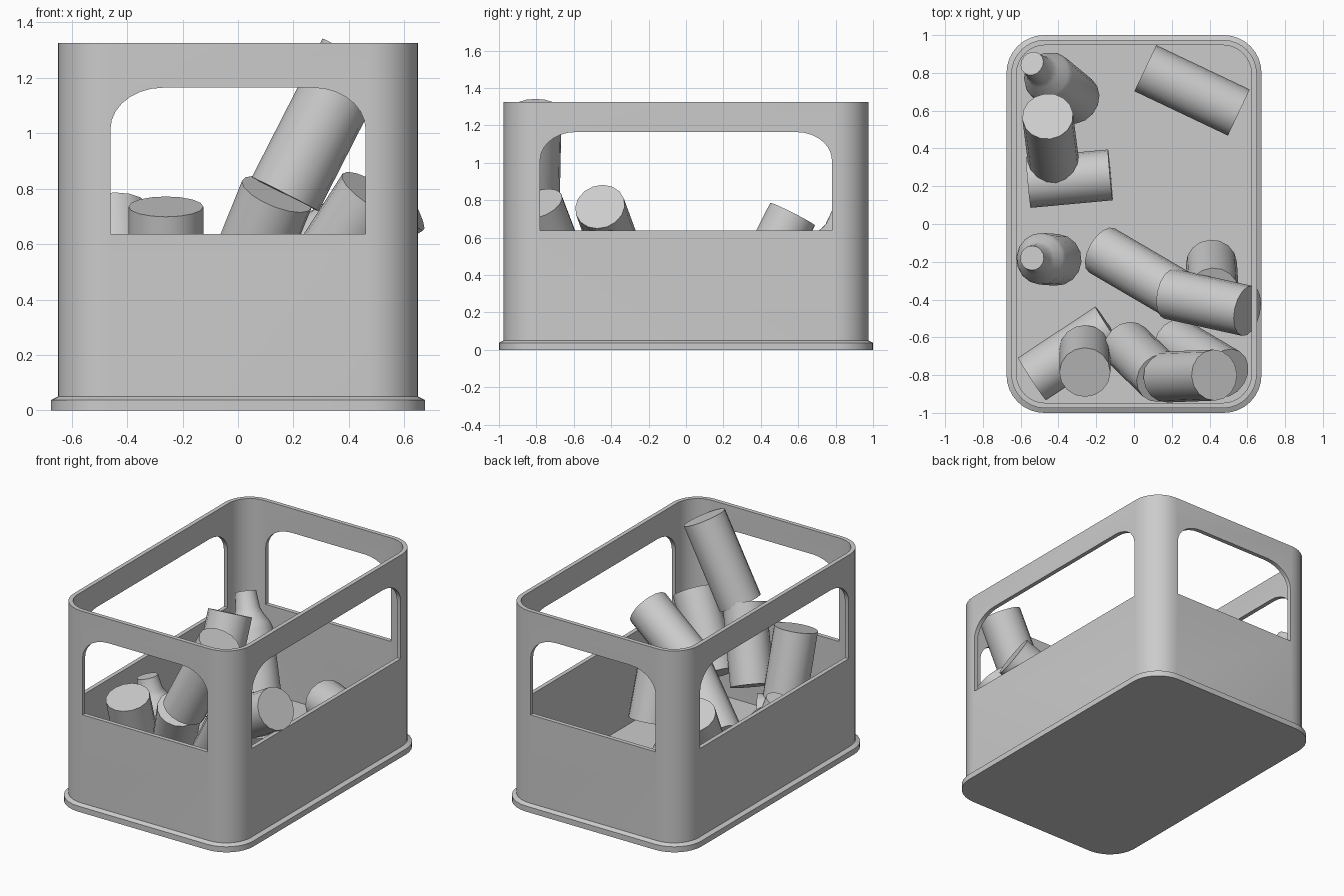
import bpy, bmesh, math
from mathutils import Vector

if "Cube" in bpy.data.objects:
    bpy.data.objects.remove(bpy.data.objects["Cube"], do_unlink=True)

GREY = (0.6, 0.6, 0.6, 1.0)
grey = bpy.data.materials.new("plain grey")
grey.use_nodes = True
grey.diffuse_color = GREY
grey.node_tree.nodes["Principled BSDF"].inputs["Base Color"].default_value = GREY


def finish(bm, name):
    """Turn a bmesh into a linked object with smooth shading and sharp edges."""
    bmesh.ops.recalc_face_normals(bm, faces=bm.faces)
    mesh = bpy.data.meshes.new(name)
    bm.to_mesh(mesh)
    bm.free()
    mesh.materials.append(grey)
    ob = bpy.data.objects.new(name, mesh)
    bpy.context.collection.objects.link(ob)
    return ob


def smooth(ob):
    bpy.ops.object.select_all(action="DESELECT")
    ob.select_set(True)
    bpy.context.view_layer.objects.active = ob
    bpy.ops.object.shade_smooth_by_angle(angle=math.radians(32))


def loft(name, rings):
    """Skin a stack of equal rings and cap both ends."""
    bm = bmesh.new()
    loops = [[bm.verts.new(p) for p in ring] for ring in rings]
    for a, b in zip(loops, loops[1:]):
        for i in range(len(a)):
            j = (i + 1) % len(a)
            bm.faces.new((a[i], a[j], b[j], b[i]))
    bm.faces.new(loops[0][::-1])
    bm.faces.new(loops[-1])
    return finish(bm, name)


def rounded_rect(hx, hy, r, z, steps=8):
    pts = []
    for k, (sx, sy) in enumerate(((1, 1), (-1, 1), (-1, -1), (1, -1))):
        for i in range(steps + 1):
            t = math.pi / 2 * (k + i / steps)
            pts.append((sx * (hx - r) + r * math.cos(t),
                        sy * (hy - r) + r * math.sin(t), z))
    return pts


def arch(half, low=0.637, high=1.164, rx=0.19, rz=0.15, steps=7):
    """Opening outline: square at the bottom, rounded at the top."""
    right = [(half, low)]
    for i in range(steps + 1):
        t = math.pi / 2 * i / steps
        right.append((half - rx + rx * math.cos(t), high - rz + rz * math.sin(t)))
    return right + [(-u, z) for u, z in reversed(right)]


# Crate shell: stepped foot, outer wall, rim, inner wall, floor
crate = loft("crate", [
    rounded_rect(0.675, 1.0, 0.2, 0.0),
    rounded_rect(0.675, 1.0, 0.2, 0.037),
    rounded_rect(0.65, 0.975, 0.18, 0.05),
    rounded_rect(0.65, 0.975, 0.18, 1.325),
    rounded_rect(0.622, 0.947, 0.152, 1.325),
    rounded_rect(0.622, 0.947, 0.152, 0.05),
])

# Handle openings through all four walls
cutters = [
    loft("end_opening", [[(u, y, z) for u, z in arch(0.46)] for y in (-1.2, 1.2)]),
    loft("side_opening", [[(x, u, z) for u, z in arch(0.78)] for x in (-1.2, 1.2)]),
]
for cutter in cutters:
    mod = crate.modifiers.new("opening", "BOOLEAN")
    mod.operation = "DIFFERENCE"
    mod.solver = "EXACT"
    mod.object = cutter
    bpy.ops.object.select_all(action="DESELECT")
    crate.select_set(True)
    bpy.context.view_layer.objects.active = crate
    bpy.ops.object.modifier_apply(modifier=mod.name)
for cutter in cutters:
    bpy.data.objects.remove(cutter, do_unlink=True)
smooth(crate)


def turned(name, base, top, profile, sides=16):
    """Turn a (radius, fraction of length) profile around the base-top axis."""
    base, top = Vector(base), Vector(top)
    axis = top - base
    turn = axis.to_track_quat("Z", "Y")
    rings = []
    for r, f in profile:
        ring = []
        for i in range(sides):
            t = 2 * math.pi * i / sides
            ring.append(base + axis * f + turn @ Vector((r * math.cos(t), r * math.sin(t), 0)))
        rings.append(ring)
    smooth(loft(name, rings))


# Bottles with shoulder and neck, standing at the right wall
BOTTLE = [(0.137, 0), (0.137, 0.62), (0.125, 0.68), (0.09, 0.77), (0.075, 0.83), (0.065, 1)]
turned("front_bottle", (-0.41, -0.19, 0.09), (-0.54, -0.18, 0.57), BOTTLE)
turned("back_bottle", (-0.31, 0.66, 0.2), (-0.54, 0.85, 0.74), BOTTLE)

# Loose cans: base centre and top centre
CAN = [(0.135, 0), (0.135, 1)]
CANS = {
    "top_can": ((0.17, -0.81, 0.78), (0.425, -0.8, 1.28)),
    "front_can": ((-0.26, -0.665, 0.31), (-0.26, -0.785, 0.735)),
    "middle_can": ((-0.035, -0.645, 0.345), (0.14, -0.815, 0.78)),
    "corner_can": ((0.22, -0.63, 0.36), (0.49, -0.79, 0.78)),
    "side_can": ((0.19, -0.37, 0.52), (0.6, -0.46, 0.765)),
    "leaning_can": ((-0.17, -0.14, 0.22), (0.24, -0.38, 0.5)),
    "low_side_can": ((0.41, -0.21, 0.16), (0.42, -0.36, 0.58)),
    "low_front_can": ((-0.54, -0.82, 0.19), (-0.13, -0.55, 0.21)),
    "back_can": ((0.555, 0.59, 0.185), (0.06, 0.825, 0.185)),
    "low_middle_can": ((-0.56, 0.22, 0.19), (-0.125, 0.26, 0.2)),
    "upright_can": ((-0.425, 0.32, 0.23), (-0.457, 0.57, 0.725)),
}
for name, (base, top) in CANS.items():
    turned(name, base, top, CAN)
